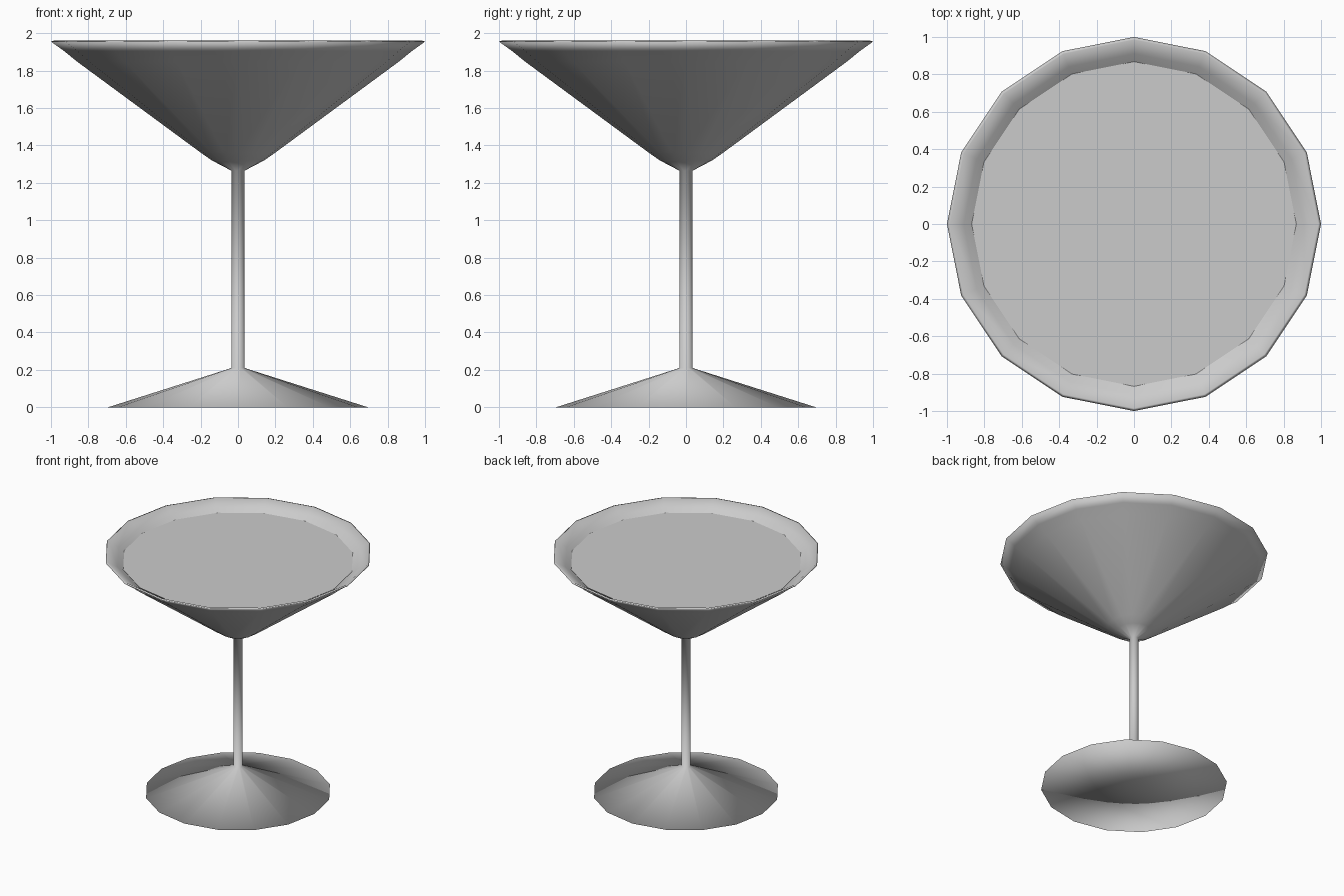
import bpy, bmesh
from math import pi
from mathutils import Matrix

if "Cube" in bpy.data.objects:
    bpy.data.objects.remove(bpy.data.objects["Cube"])

SIDES = 16


def lathe(name, profile):
    """Revolve an (r, z) profile, starting and ending on the axis, into a closed solid."""
    bm = bmesh.new()
    verts = [bm.verts.new((r, 0, z)) for r, z in profile]
    edges = [bm.edges.new(pair) for pair in zip(verts, verts[1:])]
    bmesh.ops.spin(bm, geom=verts + edges, cent=(0, 0, 0), axis=(0, 0, 1),
                   angle=2 * pi, steps=SIDES, use_duplicate=False)
    bmesh.ops.remove_doubles(bm, verts=bm.verts, dist=0.0005)
    bmesh.ops.recalc_face_normals(bm, faces=bm.faces)
    mesh = bpy.data.meshes.new(name)
    bm.to_mesh(mesh)
    bm.free()
    obj = bpy.data.objects.new(name, mesh)
    bpy.context.collection.objects.link(obj)
    mesh.shade_smooth()
    return obj


# Glass: foot, stem, outer bowl, rim, inner bowl
lathe("cocktail_glass", [
    (0, 0), (0.695, 0), (0.035, 0.21), (0.035, 1.265),
    (0.14, 1.32), (0.2, 1.362), (0.86, 1.848), (0.93, 1.905), (1.0, 1.955),
    (0.985, 1.96), (0.91, 1.915), (0.86, 1.88), (0.2, 1.39), (0.12, 1.345), (0, 1.31),
])

# Drink filling the bowl, with a crisp flat surface
drink = lathe("drink", [
    (0, 1.32), (0.115, 1.352), (0.195, 1.396), (0.868, 1.89), (0, 1.89),
])
bpy.context.view_layer.objects.active = drink
drink.select_set(True)
bpy.ops.object.shade_smooth_by_angle(angle=pi / 6)
